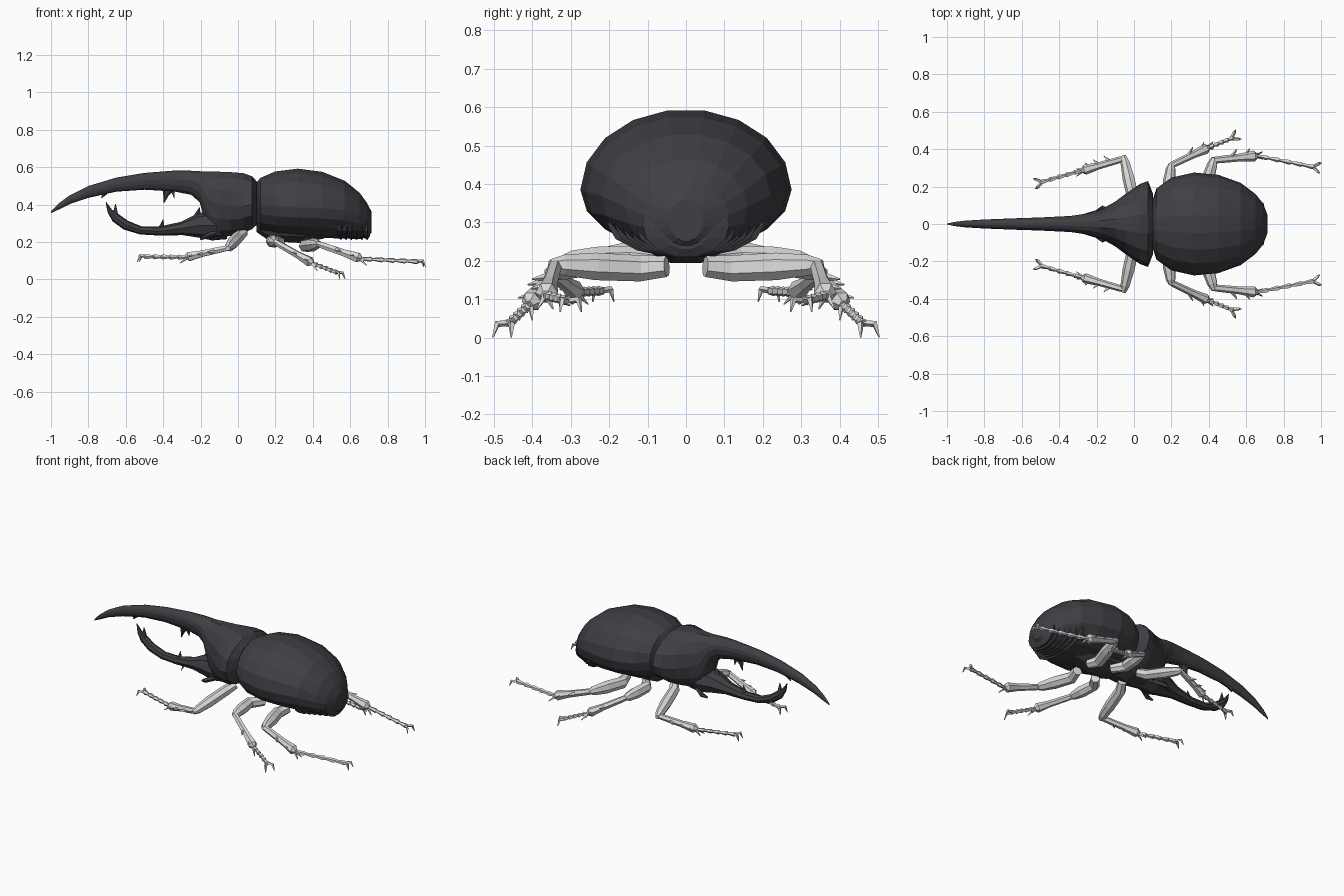
import bpy, bmesh, math
from mathutils import Vector

if "Cube" in bpy.data.objects:
    bpy.data.objects.remove(bpy.data.objects["Cube"])


def mat(name, c):
    m = bpy.data.materials.new(name)
    m.diffuse_color = (*c, 1)
    m.use_nodes = True
    m.node_tree.nodes["Principled BSDF"].inputs["Base Color"].default_value = m.diffuse_color
    return m


SHELL = mat("dark shell", (0.05, 0.049, 0.058))
LEG = mat("pale grey leg", (0.7, 0.7, 0.7))


def finish(bm, name, m, mirror=False):
    bmesh.ops.recalc_face_normals(bm, faces=bm.faces)
    me = bpy.data.meshes.new(name)
    bm.to_mesh(me)
    bm.free()
    me.materials.append(m)
    ob = bpy.data.objects.new(name, me)
    bpy.context.collection.objects.link(ob)
    if mirror:
        mod = ob.modifiers.new("mirror", 'MIRROR')
        mod.use_axis = (False, True, False)
    return ob


def skin(bm, rings):
    """Bridge rings of points and cap both ends."""
    vs = [[bm.verts.new(p) for p in r] for r in rings]
    n = len(vs[0])
    for a, b in zip(vs, vs[1:]):
        for i in range(n):
            j = (i + 1) % n
            bm.faces.new((a[i], a[j], b[j], b[i]))
    bm.faces.new(vs[0])
    bm.faces.new(vs[-1])


def loft(bm, stations, n):
    """Stations along x: (x, half width, top z, bottom z, height of widest line)."""
    rings = []
    for x, w, zt, zb, zm in stations:
        r = []
        for i in range(n):
            a = 2 * math.pi * i / n
            s = math.sin(a)
            r.append((x, w * math.cos(a), zm + s * ((zt - zm) if s > 0 else (zm - zb))))
        rings.append(r)
    skin(bm, rings)


def tube(bm, pts, radii, n=6, ref=(0, 0, 1)):
    """Tube along a path; each radius is a number or (sideways, other) pair."""
    pts = [Vector(p) for p in pts]
    rings = []
    for k, p in enumerate(pts):
        t = (pts[min(k + 1, len(pts) - 1)] - pts[max(k - 1, 0)]).normalized()
        side = t.cross(Vector(ref)).normalized()
        up = side.cross(t)
        ra, rb = radii[k] if isinstance(radii[k], tuple) else (radii[k], radii[k])
        rings.append([p + side * ra * math.cos(2 * math.pi * i / n)
                      + up * rb * math.sin(2 * math.pi * i / n) for i in range(n)])
    skin(bm, rings)


def spike(bm, a, b, r, n=4):
    tube(bm, [a, b], [r, 0.002], n, (0.3, 0.5, 0.8))


# wing case: big rounded egg
bm = bmesh.new()
loft(bm, [(.10, .13, .52, .27, .40), (.12, .19, .545, .25, .40), (.2, .248, .58, .235, .39),
          (.32, .275, .595, .225, .385), (.45, .263, .578, .22, .38), (.57, .22, .53, .215, .37),
          (.65, .16, .465, .215, .34), (.69, .11, .41, .222, .32), (.715, .045, .36, .25, .31)], 18)
finish(bm, "wing_case", SHELL)

# ridged belly segments below the rear of the wing case
bm = bmesh.new()
rows = []
for i in range(6):
    x = .53 + .028 * i
    w = .2 - .018 * i
    rows += [(x, w, .34, .222, .29), (x + .022, w + .004, .35, .208, .295)]
loft(bm, rows + [(.705, .06, .33, .23, .28)], 14)
finish(bm, "belly_segments", SHELL)

# breast plate between the legs
bm = bmesh.new()
loft(bm, [(.1, .07, .35, .25, .3), (.17, .12, .36, .2, .28), (.34, .13, .36, .19, .28),
          (.46, .08, .35, .215, .28)], 10)
finish(bm, "breast_plate", SHELL)

# collar shield drawn out into the long upper horn
bm = bmesh.new()
loft(bm, [(.102, .16, .525, .29, .41), (.075, .23, .555, .265, .40), (.03, .213, .572, .245, .39),
          (-.04, .165, .578, .228, .39), (-.10, .12, .58, .22, .40), (-.15, .092, .58, .235, .42),
          (-.18, .077, .58, .32, .47), (-.205, .068, .58, .41, .51), (-.25, .056, .582, .45, .53),
          (-.34, .043, .583, .468, .535), (-.5, .035, .57, .478, .53), (-.65, .03, .545, .468, .51),
          (-.8, .024, .50, .435, .47), (-.9, .018, .45, .402, .427), (-.96, .011, .405, .372, .39),
          (-1, .002, .364, .354, .359)], 14)
# teeth under the horn
tube(bm, [(-.37, 0, .49), (-.385, 0, .455), (-.395, 0, .41)], [(.035, .02), (.016, .012), .002], 6, (0, 1, 0))
spike(bm, (-.35, 0, .48), (-.34, 0, .432), .014)
spike(bm, (-.71, 0, .465), (-.73, 0, .435), .016)
finish(bm, "shield_and_upper_horn", SHELL)

# head drawn out into the upturned lower horn
bm = bmesh.new()
tube(bm, [(-.06, 0, .29), (-.14, 0, .288), (-.21, 0, .287), (-.3, 0, .272), (-.42, 0, .258),
          (-.52, 0, .262), (-.6, 0, .29), (-.655, 0, .33), (-.685, 0, .365), (-.706, 0, .412)],
     [(.075, .07), (.08, .09), (.065, .072), (.036, .044), (.024, .03), (.022, .028),
      (.026, .026), (.025, .022), (.014, .014), .002], 8, (0, 1, 0))
spike(bm, (-.655, 0, .335), (-.655, 0, .402), .02)
spike(bm, (-.41, 0, .27), (-.4, 0, .32), .018)
spike(bm, (-.22, 0, .33), (-.205, 0, .385), .022)
finish(bm, "head_and_lower_horn", SHELL)

# mouth feelers beside the head
bm = bmesh.new()
tube(bm, [(-.12, .06, .25), (-.17, .085, .23), (-.2, .07, .215)], [.016, .014, .006], 5)
finish(bm, "mouth_feeler", SHELL, True)


def leg(name, root, hip, knee, ankle, toe, claw_dir, fat, teeth):
    """Thigh, toothed shin, beaded foot and two claws."""
    bm = bmesh.new()
    root, hip, knee, ankle, toe, cd = map(Vector, (root, hip, knee, ankle, toe, claw_dir))
    tube(bm, [root, hip, hip.lerp(knee, .5), hip.lerp(knee, .85), knee],
         [fat * .8, fat, fat * 1.05, fat * .8, fat * .4], 7, (1, 0, .3))
    start = knee.lerp(hip, .06)
    tube(bm, [start, start.lerp(ankle, .15), start.lerp(ankle, .6), start.lerp(ankle, .92), ankle],
         [fat * .5, fat * .55, fat * .6, fat * .85, fat * .4], 6)
    # shin teeth point outwards and towards the foot
    d = (ankle - knee).normalized()
    out = Vector((0, 1, .1))
    for f in teeth:
        p = knee.lerp(ankle, f)
        spike(bm, p, p + out * fat * 1.15 + d * .03, .013)
    for s in (-1, 1):
        p = ankle - d * .015
        spike(bm, p, p + d * .045 + Vector((0, s * .02, -.025)), .011)
    # foot: five flared segments
    pts, rad = [], []
    for i in range(5):
        pts += [ankle.lerp(toe, i / 5), ankle.lerp(toe, (i + .8) / 5)]
        rad += [.008, .0145]
    tube(bm, pts + [toe], rad + [.011], 5)
    # claws
    side = cd.cross(Vector((0, 0, 1))).normalized()
    for s in (-1, 1):
        tube(bm, [toe - cd * .01, toe + cd * .022 + side * s * .022 + Vector((0, 0, .004)),
                  toe + cd * .034 + side * s * .028 + Vector((0, 0, -.028))],
             [.009, .009, .002], 4, (.2, .3, .9))
    finish(bm, name, LEG, True)


leg("front_leg", (.03, .07, .25), (0, .12, .225), (-.055, .365, .165), (-.28, .285, .118),
    (-.5, .222, .122), (-.95, -.2, 0), .032, (.35, .6, .8))
leg("middle_leg", (.23, .07, .2), (.18, .14, .205), (.2, .325, .2), (.4, .41, .085),
    (.53, .462, .036), (.85, .5, -.2), .033, (.45, .75))
leg("hind_leg", (.38, .05, .185), (.36, .12, .18), (.43, .355, .19), (.66, .365, .11),
    (.965, .305, .095), (.98, -.15, 0), .035, (.4, .7))
